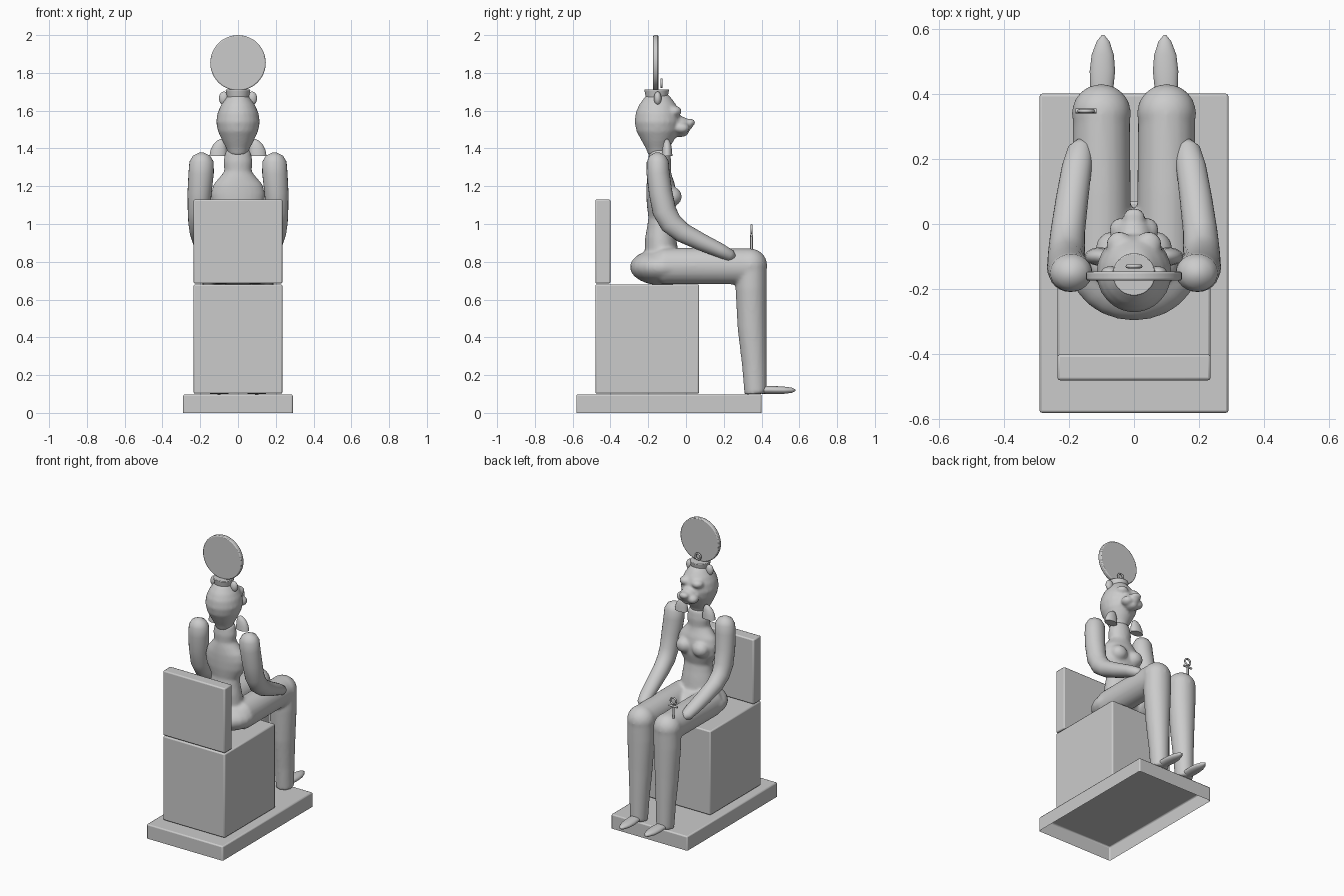
import bpy, bmesh, math
from mathutils import Vector, Matrix

if "Cube" in bpy.data.objects:
    bpy.data.objects.remove(bpy.data.objects["Cube"])


def tube(bm, rings, n=24):
    """Closed loft; each ring is (x, y, z, half width along x, half depth)."""
    pts = [Vector(r[:3]) for r in rings]
    loops = []
    for i, r in enumerate(rings):
        t = pts[min(i + 1, len(pts) - 1)] - pts[max(i - 1, 0)]
        t.x = 0
        d = t.normalized().cross(Vector((1, 0, 0)))
        loops.append([bm.verts.new(pts[i] + Vector((r[3] * math.cos(a), 0, 0)) + d * r[4] * math.sin(a))
                      for a in (2 * math.pi * k / n for k in range(n))])
    for a, b in zip(loops, loops[1:]):
        for k in range(n):
            bm.faces.new((a[k], a[(k + 1) % n], b[(k + 1) % n], b[k]))
    bm.faces.new(loops[0])
    bm.faces.new(loops[-1])


def ball(bm, c, r, tilt=0):
    m = Matrix.Translation(c) @ Matrix.Rotation(tilt, 4, 'X') @ Matrix.Diagonal((*r, 1))
    bmesh.ops.create_uvsphere(bm, u_segments=24, v_segments=16, radius=1, matrix=m)


def finish(bm, name, blend=0, angle=40, bevel=0):
    bmesh.ops.recalc_face_normals(bm, faces=bm.faces)
    me = bpy.data.meshes.new(name)
    bm.to_mesh(me)
    bm.free()
    ob = bpy.data.objects.new(name, me)
    bpy.context.collection.objects.link(ob)
    if bevel:
        b = ob.modifiers.new("bevel", 'BEVEL')
        b.width, b.segments = bevel, 2
    if blend:
        r = ob.modifiers.new("fuse", 'REMESH')
        r.mode, r.voxel_size, r.use_smooth_shade = 'VOXEL', 0.01, True
        s = ob.modifiers.new("soften", 'SMOOTH')
        s.factor, s.iterations = 0.5, blend
    else:
        bpy.ops.object.select_all(action='DESELECT')
        ob.select_set(True)
        bpy.context.view_layer.objects.active = ob
        bpy.ops.object.shade_smooth_by_angle(angle=math.radians(angle))
    return ob


def block(name, x, y0, y1, z0, z1, open_bottom=False):
    bm = bmesh.new()
    m = Matrix.Translation((0, (y0 + y1) / 2, (z0 + z1) / 2)) @ Matrix.Diagonal((2 * x, y1 - y0, z1 - z0, 1))
    bmesh.ops.create_cube(bm, size=1, matrix=m)
    if open_bottom:
        bm.faces.ensure_lookup_table()
        low = min(bm.faces, key=lambda f: f.calc_center_median().z)
        bmesh.ops.delete(bm, geom=[low], context='FACES_ONLY')
    return finish(bm, name, bevel=0.008)


def cylinder(bm, c, r1, r2, depth, rot=Matrix(), n=48):
    bmesh.ops.create_cone(bm, cap_ends=True, segments=n, radius1=r1, radius2=r2, depth=depth,
                          matrix=Matrix.Translation(c) @ rot)


def ring(name, c, major, minor):
    bpy.ops.mesh.primitive_torus_add(location=c, rotation=(math.pi / 2, 0, 0), major_radius=major,
                                     minor_radius=minor, major_segments=24, minor_segments=8)
    bpy.context.object.name = name
    bpy.ops.object.shade_smooth()


# throne
block("base", 0.29, -0.58, 0.40, 0.0, 0.098, True)
block("seat", 0.235, -0.48, 0.07, 0.102, 0.68)
block("backrest", 0.235, -0.48, -0.40, 0.685, 1.13)

# torso, hips and legs fused into one smooth body
bm = bmesh.new()
tube(bm, [(0, -.13, .76, .15, .10), (0, -.13, .86, .118, .088), (0, -.135, .93, .11, .082),
          (0, -.135, .98, .102, .072), (0, -.135, 1.03, .098, .064), (0, -.13, 1.10, .137, .078),
          (0, -.13, 1.16, .144, .08), (0, -.135, 1.21, .13, .075), (0, -.14, 1.25, .095, .066),
          (0, -.14, 1.28, .072, .06), (0, -.14, 1.33, .078, .062), (0, -.14, 1.39, .065, .055)])
ball(bm, (0, -.125, .772), (.20, .172, .097))
for s in (-1, 1):
    ball(bm, (s * .062, -.075, 1.145), (.056, .053, .052))
    tube(bm, [(s * .10, -.20, .775, .06, .06), (s * .10, -.12, .777, .092, .096),
              (s * .10, .10, .777, .09, .097), (s * .10, .34, .775, .088, .095)])
    ball(bm, (s * .10, .34, .78), (.091, .09, .09))
    tube(bm, [(s * .10, .345, .79, .088, .083), (s * .10, .345, .66, .088, .083), (s * .10, .35, .45, .075, .077),
              (s * .10, .362, .25, .062, .065), (s * .10, .368, .10, .055, .059)])
finish(bm, "body", blend=5)

# feet
bm = bmesh.new()
for s in (-1, 1):
    tube(bm, [(s * .10, .36, .12, .03, .018), (s * .099, .42, .122, .036, .021), (s * .097, .47, .121, .039, .021),
              (s * .096, .52, .12, .034, .019), (s * .095, .56, .12, .02, .014), (s * .095, .58, .12, .004, .004)])
finish(bm, "feet", angle=60)

# arms resting on the thighs
bm = bmesh.new()
for s in (-1, 1):
    tube(bm, [(s * .193, -.152, 1.378, .012, .012), (s * .193, -.152, 1.362, .045, .042),
              (s * .193, -.15, 1.33, .064, .058), (s * .195, -.148, 1.27, .067, .061),
              (s * .203, -.135, 1.17, .064, .062), (s * .207, -.115, 1.07, .059, .063),
              (s * .207, -.08, 1.005, .056, .06), (s * .203, -.02, .955, .053, .053),
              (s * .19, .08, .905, .050, .046), (s * .175, .18, .86, .046, .038),
              (s * .165, .235, .832, .038, .032), (s * .16, .26, .82, .012, .012)])
finish(bm, "arms", angle=60)

# head with muzzle, nose and brow
bm = bmesh.new()
tube(bm, [(0, -.148, 1.365, .05, .05), (0, -.15, 1.40, .062, .062), (0, -.15, 1.44, .083, .085),
          (0, -.15, 1.49, .106, .112), (0, -.15, 1.54, .116, .122), (0, -.15, 1.59, .108, .116),
          (0, -.15, 1.63, .09, .099), (0, -.15, 1.665, .066, .074), (0, -.15, 1.69, .045, .05)])
ball(bm, (0, -.035, 1.53), (.05, .07, .042), -.25)
ball(bm, (0, -.03, 1.485), (.04, .045, .025))
ball(bm, (0, .022, 1.537), (.034, .028, .021))
for s in (-1, 1):
    ball(bm, (s * .04, -.02, 1.507), (.036, .04, .03))
    ball(bm, (s * .045, -.062, 1.597), (.04, .04, .028))
finish(bm, "head", blend=3)

# ears
bm = bmesh.new()
for s in (-1, 1):
    ball(bm, (s * .074, -.15, 1.665), (.027, .02, .036))
finish(bm, "ears", angle=60)

# headdress side flaps, flat at the bottom
bm = bmesh.new()
for s in (-1, 1):
    tube(bm, [(s * .105, -.10, 1.36, .046, .028), (s * .103, -.10, 1.39, .043, .026),
              (s * .098, -.10, 1.42, .034, .021), (s * .092, -.10, 1.44, .02, .014),
              (s * .088, -.10, 1.45, .004, .004)])
finish(bm, "flaps", angle=60)

# crown, sun disc and the small ornament before it
bm = bmesh.new()
cylinder(bm, (0, -.155, 1.687), .056, .066, .05)
finish(bm, "crown", bevel=0.004)
bm = bmesh.new()
cylinder(bm, (0, -.16, 1.853), .147, .147, .028, Matrix.Rotation(math.pi / 2, 4, 'X'))
finish(bm, "sun_disc", bevel=0.006)
ring("crown_ring", (0, -.13, 1.745), .02, .006)

# looped cross held on the knee
bm = bmesh.new()
cylinder(bm, (-.147, .347, .90), .007, .007, .09, n=12)
cylinder(bm, (-.147, .347, .937), .007, .007, .064, Matrix.Rotation(math.pi / 2, 4, 'Y'), 12)
finish(bm, "cross")
ring("cross_loop", (-.147, .347, .973), .021, .006)
